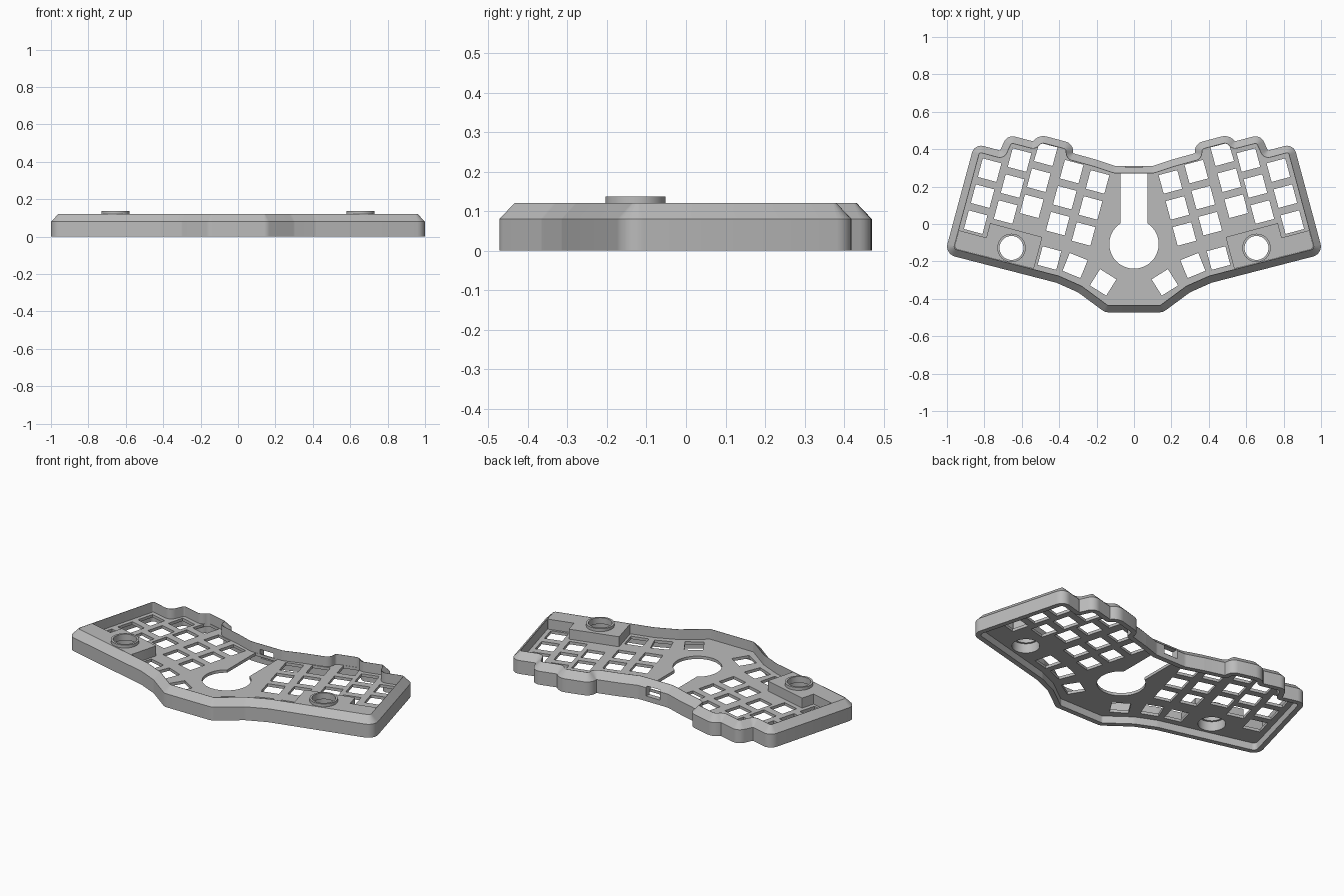
import bpy
import bmesh
from math import cos, sin, radians, pi, atan2
from mathutils import Vector

cube = bpy.data.objects.get("Cube")
if cube:
    bpy.data.objects.remove(cube, do_unlink=True)

grey = bpy.data.materials.new("case grey")
grey.use_nodes = True
COLOUR = (0.5, 0.5, 0.5, 1)
grey.diffuse_color = COLOUR
grey.node_tree.nodes["Principled BSDF"].inputs["Base Color"].default_value = COLOUR

TILT = radians(15)
RIM = 0.04
PLATE_LOW, PLATE_TOP, RIM_TOP = 0.043, 0.06, 0.12


def contour(corners, inset=0.0, steps=6):
    """Round the corners (x, y, radius) of a counter-clockwise polygon and inset it."""
    pts = [Vector(c[:2]) for c in corners]
    out = []
    for i, p in enumerate(pts):
        a = (p - pts[i - 1]).normalized()
        b = (pts[(i + 1) % len(pts)] - p).normalized()
        na, nb = Vector((-a.y, a.x)), Vector((-b.y, b.x))
        mitre = (na + nb) / (1 + na.dot(nb))
        turn = atan2(a.x * b.y - a.y * b.x, a.dot(b))
        side = 1 if turn > 0 else -1
        radius = max(corners[i][2] - side * inset, 0.002)
        centre = p + mitre * (inset + side * radius)
        start = -side * na
        for k in range(steps + 1):
            t = turn * k / steps
            ray = Vector((start.x * cos(t) - start.y * sin(t),
                          start.x * sin(t) + start.y * cos(t)))
            out.append(centre + ray * radius)
    return out


def circle(x, y, r, n=48):
    return [Vector((x + r * cos(2 * pi * k / n), y + r * sin(2 * pi * k / n))) for k in range(n)]


def square(x, y, size, angle):
    return [Vector((x + size * cos(angle + pi / 4 + k * pi / 2) * 0.7071,
                    y + size * sin(angle + pi / 4 + k * pi / 2) * 0.7071)) for k in range(4)]


def flip(loop):
    return [Vector((-p.x, p.y)) for p in reversed(loop)]


def finish(name, mesh):
    obj = bpy.data.objects.new(name, mesh)
    bpy.context.collection.objects.link(obj)
    mesh.materials.clear()
    mesh.materials.append(grey)
    bpy.ops.object.select_all(action="DESELECT")
    obj.select_set(True)
    bpy.context.view_layer.objects.active = obj
    bpy.ops.object.shade_smooth_by_angle(angle=radians(25))
    return obj


def slab(name, loops, low, high):
    """Flat slab from an outer loop and any hole loops."""
    curve = bpy.data.curves.new(name, "CURVE")
    curve.dimensions = "2D"
    curve.fill_mode = "BOTH"
    curve.extrude = (high - low) / 2
    for loop in loops:
        spline = curve.splines.new("POLY")
        spline.points.add(len(loop) - 1)
        for point, p in zip(spline.points, loop):
            point.co = (p.x, p.y, 0, 1)
        spline.use_cyclic_u = True
    helper = bpy.data.objects.new(name + " curve", curve)
    bpy.context.collection.objects.link(helper)
    graph = bpy.context.evaluated_depsgraph_get()
    mesh = bpy.data.meshes.new_from_object(helper.evaluated_get(graph))
    bpy.data.objects.remove(helper, do_unlink=True)
    for v in mesh.vertices:
        v.co.z += (high + low) / 2
    bm = bmesh.new()
    bm.from_mesh(mesh)
    bmesh.ops.remove_doubles(bm, verts=bm.verts, dist=0.00005)
    bmesh.ops.recalc_face_normals(bm, faces=bm.faces)
    bm.to_mesh(mesh)
    bm.free()
    return finish(name, mesh)


# Case outline: one half from front to back, then its mirror
half = [(0.155, -0.472, 0.05), (0.30, -0.365, 0.05), (0.415, -0.314, 0.05),
        (1.012, -0.16, 0.055), (0.853, 0.43, 0.05), (0.716, 0.393, 0.004),
        (0.677, 0.478, 0.05), (0.540, 0.442, 0.004), (0.509, 0.479, 0.068),
        (0.325, 0.43, 0.055), (0.325, 0.378, 0.004), (0.205, 0.345, 0.05),
        (0.10, 0.31, 0.05)]
outline = half + [(-x, y, r) for x, y, r in reversed(half)]

# Surrounding wall with a chamfered top
bm = bmesh.new()
section = [(0, 0), (0, 0.08), (RIM - 0.002, RIM_TOP), (RIM, RIM_TOP),
           (RIM, PLATE_LOW), (0.03, PLATE_LOW), (0.03, 0)]
rings = [[bm.verts.new((p.x, p.y, z)) for p in contour(outline, d)] for d, z in section]
for i, ring in enumerate(rings):
    nxt = rings[(i + 1) % len(rings)]
    for k in range(len(ring)):
        j = (k + 1) % len(ring)
        bm.faces.new((ring[k], ring[j], nxt[j], nxt[k]))
bmesh.ops.recalc_face_normals(bm, faces=bm.faces)
mesh = bpy.data.meshes.new("outer_wall")
bm.to_mesh(mesh)
bm.free()
wall = finish("outer_wall", mesh)

# Cable port through the back wall
bpy.ops.mesh.primitive_cube_add(size=1, location=(0, 0.29, 0.059))
cutter = bpy.context.object
cutter.name = "port_cutter"
cutter.scale = (0.09, 0.12, 0.057)
cutter.hide_render = True
cut = wall.modifiers.new("port", "BOOLEAN")
cut.operation = "DIFFERENCE"
cut.solver = "EXACT"
cut.object = cutter
bpy.context.view_layer.objects.active = wall
bpy.ops.object.modifier_apply(modifier="port")
bpy.data.objects.remove(cutter, do_unlink=True)

# Key openings: staggered columns of three and a fanned thumb row
KEY, PITCH = 0.103, 0.144
columns = [(0.772, 0.288), (0.612, 0.342), (0.472, 0.373), (0.333, 0.28), (0.195, 0.225)]
holes = []
for x, y in columns:
    for row in range(3):
        holes.append(square(x + row * PITCH * sin(TILT), y - row * PITCH * cos(TILT), KEY, TILT))
for x, y, angle in [(0.452, -0.182, 15), (0.315, -0.222, 22), (0.165, -0.312, 32)]:
    holes.append(square(x, y, KEY, radians(angle)))

# Dial openings
DIAL_X, DIAL_Y, DIAL_R, COLLAR_R = 0.655, -0.128, 0.064, 0.076
dial_hole = circle(DIAL_X, DIAL_Y, DIAL_R)
dial_bore = circle(DIAL_X, DIAL_Y, COLLAR_R - 0.001)
holes.append(dial_bore)

# Central keyhole-shaped opening: round window with a slot to the back
SLOT, WINDOW_R, WINDOW_Y = 0.073, 0.132, -0.107
begin = atan2((WINDOW_R ** 2 - SLOT ** 2) ** 0.5, -SLOT)
sweep = 2 * pi - 2 * (begin - pi / 2)
window = [Vector((WINDOW_R * cos(begin + sweep * k / 40),
                  WINDOW_Y + WINDOW_R * sin(begin + sweep * k / 40))) for k in range(41)]
window += [Vector((SLOT, 0.269)), Vector((-SLOT, 0.269))]

slab("key_plate", [contour(outline, 0.037), window] + holes + [flip(h) for h in holes],
     PLATE_LOW, PLATE_TOP)

# Raised dial mounts, each bored from below and topped with a collar
mount = contour([(0.962, -0.131, 0.015), (0.936, -0.034, 0.002), (0.79, -0.073, 0.002),
                 (0.769, 0.005, 0.002), (0.49, -0.07, 0.002), (0.536, -0.24, 0.002)], 0, 4)
collar = circle(DIAL_X, DIAL_Y, COLLAR_R)
for side, turn in (("left", list), ("right", flip)):
    slab(side + "_dial_mount", [turn(mount), turn(dial_bore)], PLATE_TOP - 0.005, RIM_TOP - 0.0005)
    slab(side + "_dial_collar", [turn(collar), turn(dial_hole)], RIM_TOP - 0.02, 0.137)
